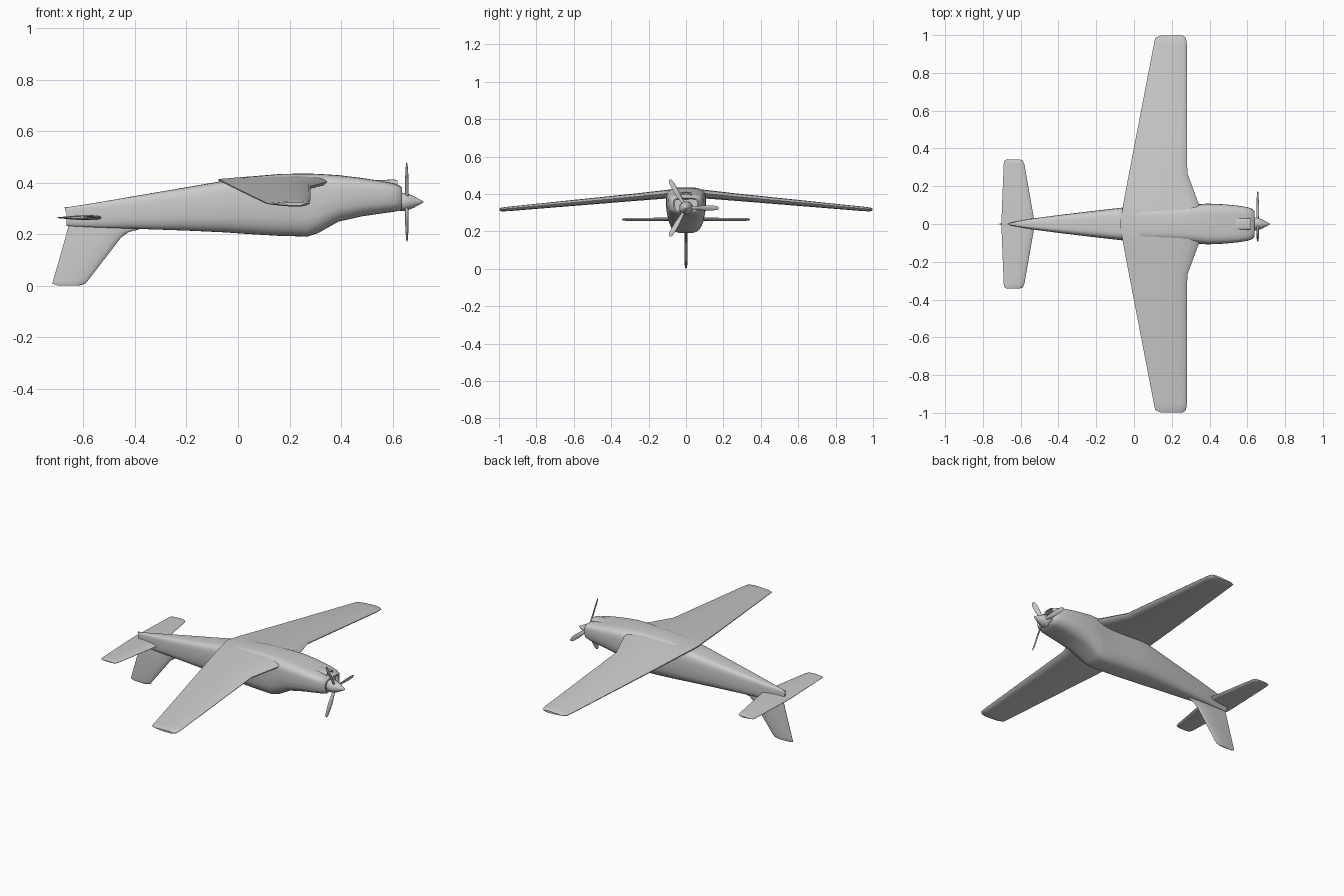
import bpy, bmesh
from math import sin, cos, pi, radians
from mathutils import Vector, Matrix

old = bpy.data.objects.get("Cube")
if old:
    bpy.data.objects.remove(old, do_unlink=True)

grey = bpy.data.materials.new("plain_grey")
grey.use_nodes = True
grey.diffuse_color = (0.6, 0.6, 0.6, 1)
grey.node_tree.nodes["Principled BSDF"].inputs["Base Color"].default_value = (0.6, 0.6, 0.6, 1)


def loft(name, rings, cap_start=True, angle=40):
    """Skin a list of equal-length closed rings."""
    bm = bmesh.new()
    loops = [[bm.verts.new(p) for p in ring] for ring in rings]
    n = len(loops[0])
    for a, b in zip(loops, loops[1:]):
        for i in range(n):
            j = (i + 1) % n
            bm.faces.new((a[i], a[j], b[j], b[i]))
    if cap_start:
        bm.faces.new(loops[0])
    bm.faces.new(loops[-1])
    bmesh.ops.recalc_face_normals(bm, faces=bm.faces)
    mesh = bpy.data.meshes.new(name)
    bm.to_mesh(mesh)
    bm.free()
    mesh.materials.append(grey)
    ob = bpy.data.objects.new(name, mesh)
    bpy.context.collection.objects.link(ob)
    bpy.ops.object.select_all(action='DESELECT')
    ob.select_set(True)
    bpy.context.view_layer.objects.active = ob
    bpy.ops.object.shade_smooth_by_angle(angle=radians(angle))
    return ob


def mirror_y(ob):
    mod = ob.modifiers.new("mirror", 'MIRROR')
    mod.use_axis = (False, True, False)
    mod.use_clip = True


def power(v, e):
    return (1 if v >= 0 else -1) * abs(v) ** e


def body_ring(x, low, high, half, count=40):
    """Rounded box section that narrows towards the canopy side."""
    mid, tall = (low + high) / 2, (high - low) / 2
    ring = []
    for i in range(count):
        t = 2 * pi * i / count
        y, z = power(cos(t), 0.45), power(sin(t), 0.45)
        taper = 1 - 0.24 * max(0, -z) ** 2
        ring.append(Vector((x, y * half * taper, mid + z * tall)))
    return ring


def foil(lead, trail, thick, top=0.5, steps=9):
    """Aerofoil section as (x, offset) pairs, leading edge towards +x."""
    chord = lead - trail

    def depth(u):
        return thick * 5 * (0.2969 * u ** 0.5 - 0.126 * u - 0.3516 * u ** 2
                            + 0.2843 * u ** 3 - 0.09 * u ** 4)
    us = [(1 - cos(pi * i / steps)) / 2 for i in range(steps + 1)]
    upper = [(lead - u * chord, 2 * top * depth(u)) for u in us]
    lower = [(lead - u * chord, -2 * (1 - top) * depth(u)) for u in us[1:]]
    return upper + lower[::-1]


# Fuselage: x, low z, high z, half width; the last rings form the nose intake
stations = [
    (-0.665, .232, .304, .005), (-0.55, .226, .322, .027), (-0.4, .221, .348, .047),
    (-0.2, .214, .382, .071), (-0.05, .207, .408, .088), (0.05, .200, .424, .092),
    (0.17, .193, .434, .094), (0.27, .191, .435, .098), (0.31, .204, .434, .102),
    (0.39, .249, .429, .108), (0.48, .269, .418, .104), (0.56, .281, .406, .096),
    (0.605, .287, .397, .088), (0.628, .292, .388, .079), (0.637, .299, .379, .068),
    (0.632, .305, .373, .060), (0.615, .305, .373, .060),
]
loft("fuselage", [body_ring(*s) for s in stations], angle=35)

# Wings: y, leading x, trailing x, height, thickness
wing = [
    (0, .36, -.075, .411, .05), (.1, .345, -.058, .403, .047), (.27, .282, -.026, .386, .04),
    (.95, .28, .105, .322, .024), (.985, .275, .112, .319, .021), (.997, .258, .14, .318, .012),
]
mirror_y(loft("wings", [[Vector((x, y, z + d)) for x, d in foil(a, b, t, 0.42)]
                        for y, a, b, z, t in wing], cap_start=False))

# Tailplane: y, leading x, trailing x, thickness
tail = [
    (0, -.52, -.702, .02), (.03, -.53, -.701, .02), (.315, -.58, -.69, .016),
    (.335, -.588, -.686, .012), (.342, -.605, -.675, .006),
]
mirror_y(loft("tailplane", [[Vector((x, y, 0.264 + d)) for x, d in foil(a, b, t)]
                            for y, a, b, t in tail], cap_start=False))

# Fin: z, leading x, trailing x, thickness
fin = [
    (.25, -.36, -.655, .018), (.218, -.385, -.661, .018), (.208, -.425, -.664, .018),
    (.185, -.455, -.67, .018), (.02, -.582, -.717, .014), (.008, -.592, -.72, .011),
    (.001, -.615, -.70, .006),
]
loft("fin", [[Vector((x, d, z)) for x, d in foil(a, b, t)] for z, a, b, t in fin])

# Rudder tip rising along the tail end
loft("rudder_tip", [[Vector((x, d, z)) for x, d in foil(a, b, .01)]
                    for z, a, b in [(.285, -.60, -.668), (.306, -.62, -.673)]])

# Intake scoop with a recessed mouth
scoop = [
    (.50, .39, .405, .027), (.545, .385, .410, .029), (.605, .37, .412, .031),
    (.618, .372, .409, .030), (.618, .377, .404, .025), (.59, .377, .404, .025),
]
loft("intake_scoop", [body_ring(*s, count=24) for s in scoop])

# Spinner: x, radius
hub = Vector((0.655, 0, 0.325))
cone = [(.612, .03), (.634, .036), (.648, .035), (.665, .030),
        (.685, .021), (.705, .010), (.716, .004), (.719, .001)]
loft("spinner", [[Vector((x, r * cos(2 * pi * i / 24), hub.z + r * sin(2 * pi * i / 24)))
                  for i in range(24)] for x, r in cone])

# Propeller blades: distance from hub, half width, half thickness, pitch
blade = [(.02, .008, .007, 40), (.05, .010, .005, 34), (.09, .014, .004, 26),
         (.14, .014, .003, 18), (.165, .011, .002, 15), (.175, .005, .001, 14)]
for k in range(3):
    spin = Matrix.Rotation(2 * pi * k / 3, 3, 'X')
    rings = []
    for r, w, t, pitch in blade:
        turn = Matrix.Rotation(radians(pitch), 3, 'Y')
        rings.append([hub + spin @ (turn @ Vector((t * cos(a), 0, w * sin(a))) + Vector((0, r, 0)))
                      for a in (2 * pi * i / 12 for i in range(12))])
    loft(f"propeller_blade_{k + 1}", rings)
